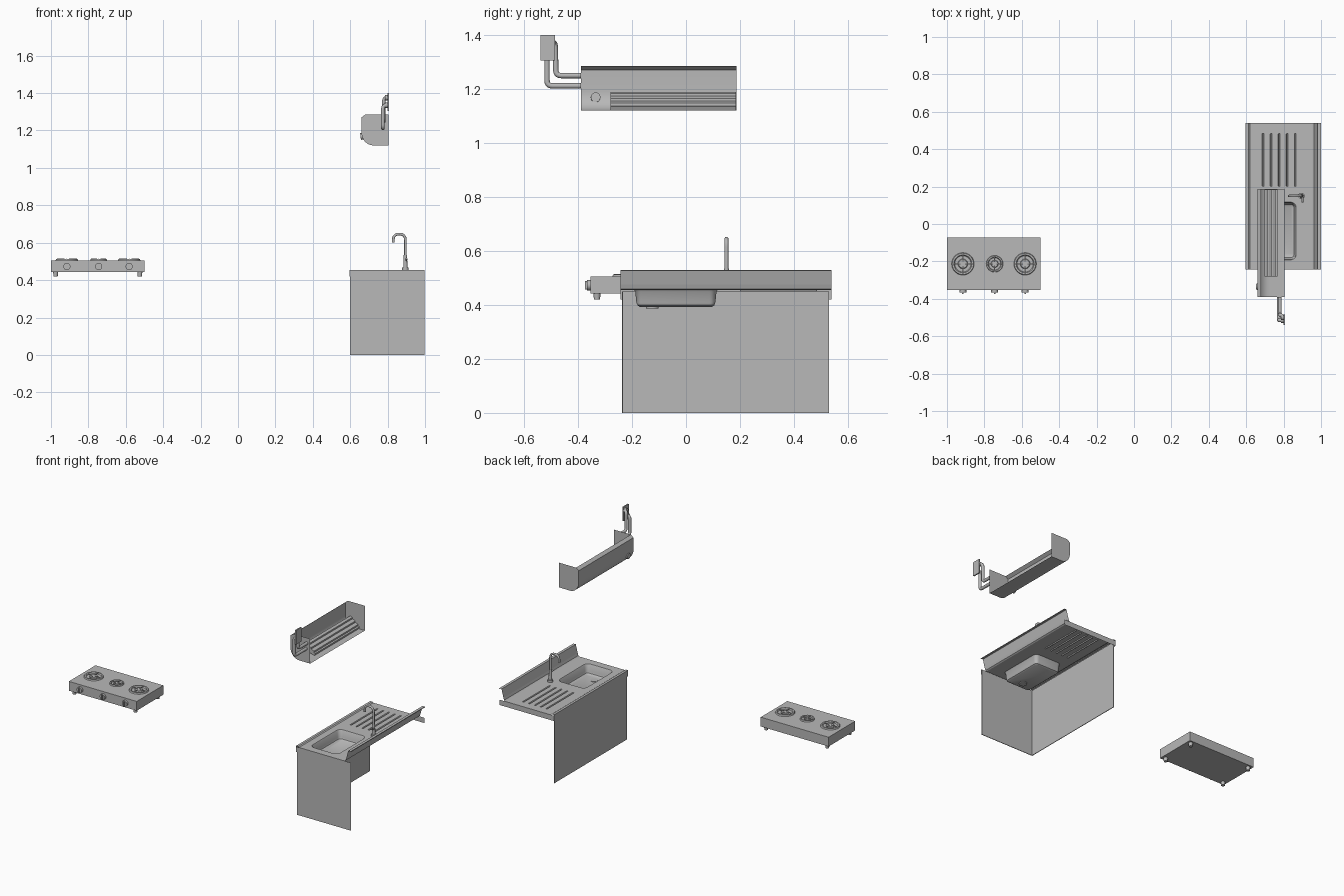
import bpy, bmesh
from math import sin, cos, pi
from mathutils import Vector

if "Cube" in bpy.data.objects:
    bpy.data.objects.remove(bpy.data.objects["Cube"])

GREY = (0.48, 0.48, 0.48, 1)
metal = bpy.data.materials.new("brushed grey")
metal.use_nodes = True
metal.diffuse_color = GREY
metal.node_tree.nodes["Principled BSDF"].inputs["Base Color"].default_value = GREY


def finish(name, bm, smooth=False):
    me = bpy.data.meshes.new(name)
    bm.normal_update()
    bm.to_mesh(me)
    bm.free()
    me.materials.append(metal)
    ob = bpy.data.objects.new(name, me)
    bpy.context.collection.objects.link(ob)
    if smooth:
        bpy.ops.object.select_all(action='DESELECT')
        ob.select_set(True)
        bpy.context.view_layer.objects.active = ob
        bpy.ops.object.shade_smooth_by_angle(angle=0.6)
    return ob


def box(name, lo, hi):
    bm = bmesh.new()
    lo, hi = Vector(lo), Vector(hi)
    bmesh.ops.create_cube(bm, size=1)
    for v in bm.verts:
        v.co = Vector([(a + b) / 2 + c * (b - a) for a, b, c in zip(lo, hi, v.co)])
    return finish(name, bm)


def rod(name, a, b, r1, r2=None, sides=20):
    a, b = Vector(a), Vector(b)
    bm = bmesh.new()
    bmesh.ops.create_cone(bm, cap_ends=True, segments=sides, radius1=r1,
                          radius2=r1 if r2 is None else r2, depth=(b - a).length)
    turn = (b - a).to_track_quat('Z', 'Y')
    for v in bm.verts:
        v.co = (a + b) / 2 + turn @ v.co
    return finish(name, bm, True)


def sheet(name, profile, y0, y1, smooth=False):
    """Extrude an open x-z profile along y."""
    bm = bmesh.new()
    rows = [[bm.verts.new((x, y, z)) for x, z in profile] for y in (y0, y1)]
    for i in range(len(profile) - 1):
        bm.faces.new((rows[0][i], rows[0][i + 1], rows[1][i + 1], rows[1][i]))
    return finish(name, bm, smooth)


def plate(name, outline, y):
    """Flat end plate from an x-z outline."""
    bm = bmesh.new()
    bm.faces.new([bm.verts.new((x, y, z)) for x, z in outline])
    return finish(name, bm)


def tube(name, points, radius, bend):
    """Round pipe through points, with rounded corners."""
    pts = [Vector(p) for p in points]
    path = [pts[0]]
    for a, b, c in zip(pts, pts[1:], pts[2:]):
        s, e = b + (a - b).normalized() * bend, b + (c - b).normalized() * bend
        for k in range(7):
            t = k / 6
            path.append(s * (1 - t) ** 2 + b * 2 * t * (1 - t) + e * t * t)
    path.append(pts[-1])
    cu = bpy.data.curves.new(name, 'CURVE')
    cu.dimensions = '3D'
    cu.bevel_depth = radius
    cu.bevel_resolution = 3
    cu.use_fill_caps = True
    sp = cu.splines.new('POLY')
    sp.points.add(len(path) - 1)
    for p, co in zip(sp.points, path):
        p.co = (*co, 1)
    sp.use_smooth = True
    cu.materials.append(metal)
    ob = bpy.data.objects.new(name, cu)
    bpy.context.collection.objects.link(ob)


def ring(bm, x0, x1, y0, y1, r, z):
    """Rounded rectangle of vertices."""
    out = []
    for q, (cx, cy) in enumerate([(x1 - r, y1 - r), (x0 + r, y1 - r),
                                  (x0 + r, y0 + r), (x1 - r, y0 + r)]):
        for k in range(6):
            a = (q + k / 5) * pi / 2
            out.append(bm.verts.new((cx + r * cos(a), cy + r * sin(a), z)))
    return out


# Sink cabinet: two panels, open at the wall and the far end
TOP, Y0, Y1 = 0.455, -0.242, 0.54
box("cabinet_front_panel", (0.6, -0.237, 0), (0.604, 0.53, 0.45))
box("cabinet_side_panel", (0.6, -0.237, 0), (0.998, -0.233, 0.45))

# Worktop: flat sheet with a pressed bowl and drainer grooves
bm = bmesh.new()
border = [bm.verts.new((x, y, TOP)) for x, y in
          ((0.62, Y0), (0.955, Y0), (0.955, Y1), (0.62, Y1))]
loops = [border]


def press(x0, x1, y0, y1, r, steps):
    prev = None
    for inset, z in steps:
        cur = ring(bm, x0 + inset, x1 - inset, y0 + inset, y1 - inset,
                   max(r - inset, r * 0.4), z)
        if prev is None:
            loops.append(cur)
        else:
            for i in range(len(cur)):
                j = (i + 1) % len(cur)
                bm.faces.new((prev[i], prev[j], cur[j], cur[i]))
        prev = cur
    bm.faces.new(prev)


press(0.665, 0.867, -0.192, 0.117, 0.03,
      [(0, TOP), (0.004, 0.45), (0.008, 0.41), (0.012, 0.399), (0.022, 0.392)])
for i in range(5):
    gx = 0.69 + i * 0.043
    press(gx - 0.005, gx + 0.005, 0.2, 0.485, 0.0045, [(0, TOP), (0.003, TOP - 0.006)])
edges = []
for lp in loops:
    for i in range(len(lp)):
        pair = (lp[i], lp[(i + 1) % len(lp)])
        edges.append(bm.edges.get(pair) or bm.edges.new(pair))
bmesh.ops.triangle_fill(bm, edges=edges, use_beauty=True, normal=(0, 0, 1))
bmesh.ops.recalc_face_normals(bm, faces=bm.faces)
finish("worktop", bm, True)
sheet("worktop_front_edge", [(0.597, 0.42), (0.597, 0.46), (0.613, 0.46), (0.62, TOP)], Y0, Y1)
sheet("splashback", [(0.955, TOP), (0.963, 0.46), (0.968, 0.475), (0.982, 0.53),
                     (1.0, 0.53), (1.0, 0.525)], Y0, Y1)
for y in (Y0, Y1):
    plate("worktop_end_edge", [(0.597, 0.42), (0.998, 0.42), (0.998, TOP), (0.597, TOP)], y)
rod("drain", (0.765, -0.125, 0.386), (0.765, -0.125, 0.394), 0.024)

# Tap
rod("tap_base", (0.895, 0.15, TOP), (0.895, 0.15, 0.468), 0.017)
rod("tap_body", (0.895, 0.15, 0.465), (0.895, 0.15, 0.535), 0.011, 0.009)
tube("tap_spout", [(0.895, 0.15, 0.53), (0.895, 0.15, 0.646), (0.83, 0.15, 0.646),
                   (0.83, 0.15, 0.6)], 0.007, 0.032)
rod("tap_handle", (0.9, 0.15, 0.505), (0.9, 0.115, 0.515), 0.005)

# Wall trough: curved shell, two end plates and stepped louvres
shell = [(0.68, 1.285), (0.66, 1.27), (0.66, 1.19)]
shell += [(0.725 - 0.065 * cos(k * pi / 16), 1.19 - 0.07 * sin(k * pi / 16)) for k in range(1, 9)]
shell += [(0.805, 1.12)]
sheet("trough_shell", shell, -0.39, 0.187, True)
for y in (-0.39, 0.187):
    plate("trough_end", shell + [(0.805, 1.285)], y)
steps = [(0.697, 1.135), (0.697, 1.19)]
for i in range(3):
    x, z = 0.702 + i * 0.021, 1.19 - i * 0.018
    steps += [(x, z), (x + 0.012, z - 0.006), (x + 0.012, z - 0.016)]
steps += [(0.767, 1.136), (0.76, 1.12)]
sheet("trough_louvres", steps, -0.28, 0.185)
plate("louvre_end", steps, -0.28)
rod("trough_knob", (0.672, -0.335, 1.17), (0.655, -0.335, 1.168), 0.018)

# Wall valve plate and the two pipes
box("valve_plate", (0.8, -0.54, 1.305), (0.808, -0.485, 1.4))
tube("lower_pipe", [(0.802, -0.515, 1.335), (0.775, -0.515, 1.335), (0.775, -0.515, 1.212),
                    (0.775, -0.39, 1.212)], 0.01, 0.02)
tube("upper_pipe", [(0.802, -0.5, 1.375), (0.78, -0.485, 1.375), (0.78, -0.482, 1.25),
                    (0.78, -0.39, 1.25)], 0.01, 0.02)
for y, z in ((-0.515, 1.335), (-0.5, 1.375)):
    rod("valve_collar", (0.802, y, z), (0.785, y, z), 0.014)

# Cooker: body, feet, knobs and burners
box("cooker_body", (-1, -0.353, 0.443), (-0.5, -0.073, 0.505))
for x in (-0.975, -0.525):
    for y in (-0.33, -0.096):
        rod("cooker_foot", (x, y, 0.42), (x, y, 0.445), 0.011, 0.014)
for x, r in ((-0.915, 0.06), (-0.745, 0.045), (-0.582, 0.06)):
    y = -0.213
    rod("knob", (x, -0.35, 0.473), (x, -0.366, 0.473), 0.019)
    box("knob_grip", (x - 0.004, -0.374, 0.457), (x + 0.004, -0.364, 0.489))
    bm = bmesh.new()
    prof = [(r, 0.505), (r * 0.95, 0.513), (r * 0.8, 0.513), (r * 0.72, 0.506)]
    rows = [[bm.verts.new((x + p * cos(k * pi / 16), y + p * sin(k * pi / 16), z))
             for k in range(32)] for p, z in prof]
    for a, b in zip(rows, rows[1:]):
        for k in range(32):
            j = (k + 1) % 32
            bm.faces.new((a[k], a[j], b[j], b[k]))
    finish("burner_ring", bm, True)
    rod("burner_cap", (x, y, 0.504), (x, y, 0.511), r * 0.45, r * 0.38, 24)
    for dx, dy in ((1, 0), (-1, 0), (0, 1), (0, -1)):
        rod("pan_support", (x + dx * r * 0.2, y + dy * r * 0.2, 0.512),
            (x + dx * r * 0.9, y + dy * r * 0.9, 0.512), 0.003, sides=6)
